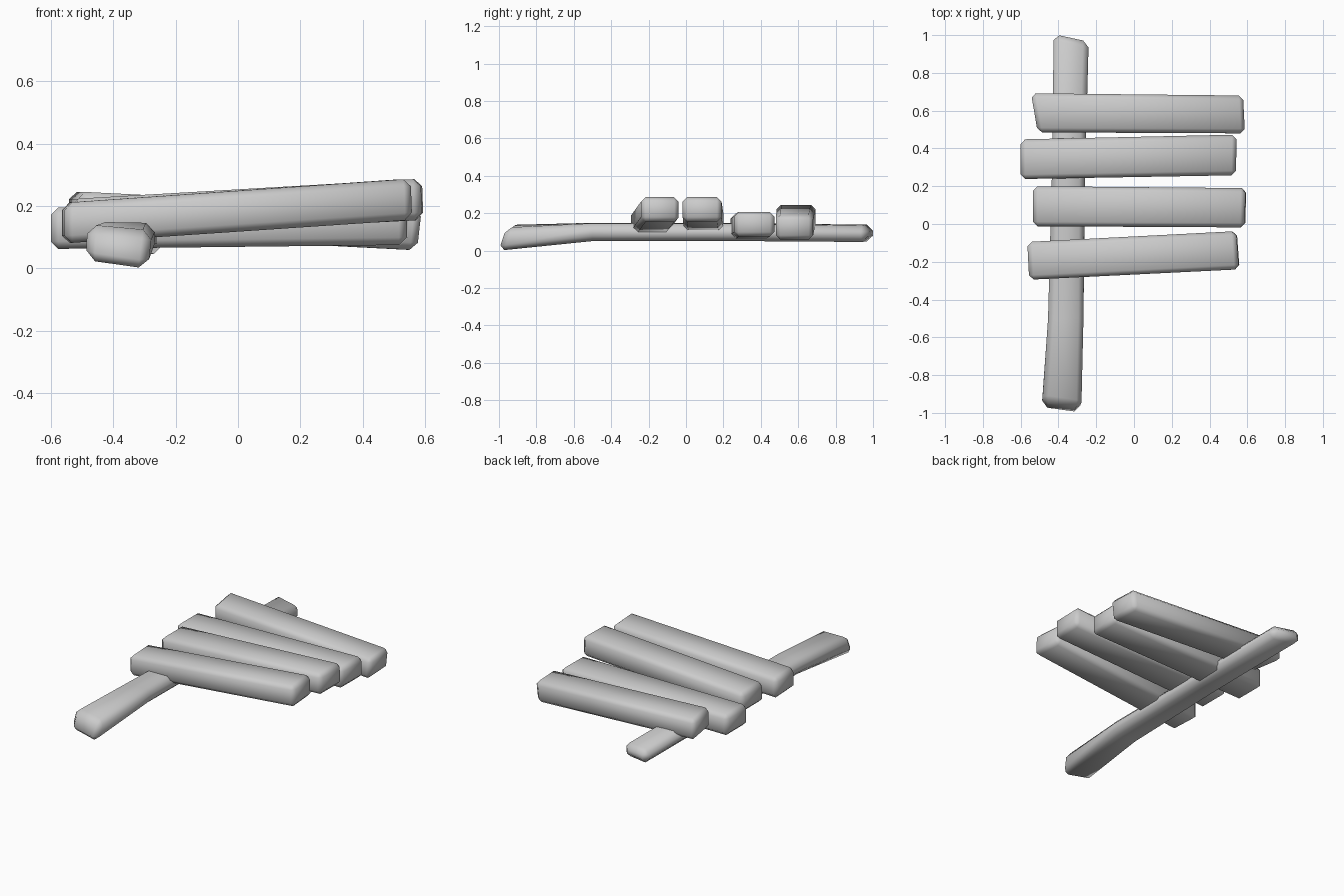
import bpy, bmesh, math

if "Cube" in bpy.data.objects:
    bpy.data.objects.remove(bpy.data.objects["Cube"])


def timber(name, rings, bevel):
    """Loft four-cornered rings into a beam with softened edges."""
    bm = bmesh.new()
    loops = [[bm.verts.new(p) for p in ring] for ring in rings]
    for a, b in zip(loops, loops[1:]):
        for i in range(4):
            j = (i + 1) % 4
            bm.faces.new((a[i], a[j], b[j], b[i]))
    bm.faces.new(loops[0])
    bm.faces.new(loops[-1])
    bmesh.ops.recalc_face_normals(bm, faces=bm.faces)
    # chamfer everything but the inner ring seams
    seams = {e for l in loops[1:-1] for v in l for e in v.link_edges
             if e.other_vert(v) in l}
    edges = [e for e in bm.edges if e not in seams]
    bmesh.ops.bevel(bm, geom=edges, offset=bevel, segments=1,
                    affect='EDGES', profile=0.5, clamp_overlap=True)
    bmesh.ops.recalc_face_normals(bm, faces=bm.faces)
    me = bpy.data.meshes.new(name)
    bm.to_mesh(me)
    bm.free()
    ob = bpy.data.objects.new(name, me)
    bpy.context.collection.objects.link(ob)
    bpy.ops.object.select_all(action='DESELECT')
    ob.select_set(True)
    bpy.context.view_layer.objects.active = ob
    bpy.ops.object.shade_smooth_by_angle(angle=math.radians(50))


def board_end(x_front, x_back, y0, y1, z0, z1, lean):
    """Four corners of a board end; lean shifts the top edge in x."""
    return [(x_front, y0, z0), (x_back, y1, z0),
            (x_back + lean, y1, z1), (x_front + lean, y0, z1)]


# Cross boards: left end, right end
boards = [
    ((-0.555, -0.565, -0.295, -0.095, 0.08, 0.21, 0.0),
     (0.56, 0.545, -0.24, -0.038, 0.155, 0.287, -0.005)),
    ((-0.535, -0.535, -0.012, 0.20, 0.095, 0.222, 0.0),
     (0.59, 0.595, -0.018, 0.19, 0.155, 0.287, -0.005)),
    ((-0.60, -0.60, 0.238, 0.448, 0.062, 0.195, 0.0),
     (0.54, 0.543, 0.258, 0.473, 0.075, 0.207, 0.0)),
    ((-0.51, -0.545, 0.485, 0.692, 0.115, 0.246, 0.0),
     (0.575, 0.565, 0.48, 0.68, 0.058, 0.19, 0.015)),
]
for n, (left, right) in enumerate(boards, 1):
    timber(f"cross_board_{n}", [board_end(*left), board_end(*right)], 0.024)

# Bent rail under the boards: bottom left, bottom right, top right, top left
rail = [
    [(-0.49, -0.98, 0.025), (-0.29, -1.005, -0.005),
     (-0.275, -0.965, 0.12), (-0.485, -0.935, 0.14)],
    [(-0.455, -0.50, 0.055), (-0.27, -0.50, 0.048),
     (-0.265, -0.50, 0.145), (-0.455, -0.50, 0.15)],
    [(-0.435, 0.25, 0.055), (-0.26, 0.25, 0.05),
     (-0.26, 0.25, 0.143), (-0.435, 0.25, 0.147)],
    [(-0.425, 1.005, 0.05), (-0.24, 0.965, 0.045),
     (-0.24, 0.965, 0.13), (-0.425, 1.005, 0.14)],
]
timber("support_rail", rail, 0.03)
